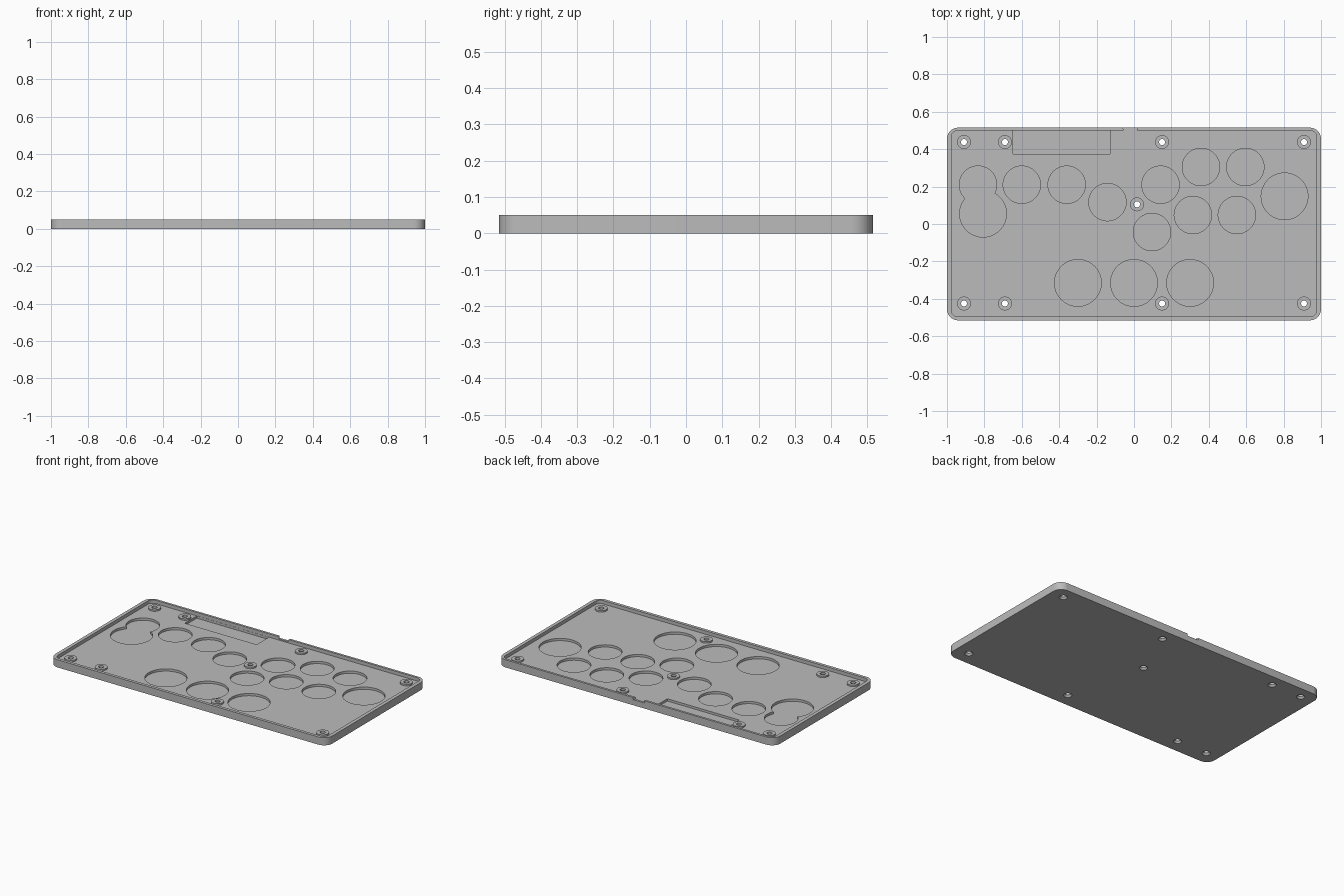
import bpy
import bmesh
import math

cube = bpy.data.objects.get("Cube")
if cube:
    bpy.data.objects.remove(cube, do_unlink=True)

HALF_X, HALF_Y, HEIGHT = 1.0, 0.515, 0.05
FLOOR, POCKET, BOSS_TOP = 0.028, 0.013, 0.038
SMALL, LARGE = 0.1, 0.125

grey = bpy.data.materials.new("plain grey")
grey.use_nodes = True
grey.diffuse_color = (0.5, 0.5, 0.5, 1)
grey.node_tree.nodes["Principled BSDF"].inputs["Base Color"].default_value = (0.5, 0.5, 0.5, 1)


def prism(name, points, z0, z1):
    """Extrude a flat outline from z0 up to z1."""
    bm = bmesh.new()
    face = bm.faces.new([bm.verts.new((x, y, z0)) for x, y in points])
    top = bmesh.ops.extrude_face_region(bm, geom=[face])["geom"]
    for v in top:
        if isinstance(v, bmesh.types.BMVert):
            v.co.z = z1
    return finish(name, bm)


def cone(name, x, y, r0, r1, z0, z1, sides=32):
    """Cylinder or cone standing between two heights."""
    bm = bmesh.new()
    bmesh.ops.create_cone(bm, cap_ends=True, segments=sides, radius1=r0, radius2=r1, depth=z1 - z0)
    bmesh.ops.translate(bm, vec=(x, y, (z0 + z1) / 2), verts=bm.verts)
    return finish(name, bm)


def finish(name, bm):
    bmesh.ops.recalc_face_normals(bm, faces=bm.faces)
    mesh = bpy.data.meshes.new(name)
    bm.to_mesh(mesh)
    bm.free()
    mesh.materials.append(grey)
    obj = bpy.data.objects.new(name, mesh)
    bpy.context.collection.objects.link(obj)
    return obj


def rounded(x0, x1, y0, y1, r, steps=12):
    """Outline of a rectangle with rounded corners."""
    corners = [(x1 - r, y1 - r), (x0 + r, y1 - r), (x0 + r, y0 + r), (x1 - r, y0 + r)]
    points = []
    for i, (cx, cy) in enumerate(corners):
        for s in range(steps + 1):
            a = (i + s / steps) * math.pi / 2
            points.append((cx + r * math.cos(a), cy + r * math.sin(a)))
    return points


def combine(target, tool, operation):
    mod = target.modifiers.new("combine", 'BOOLEAN')
    mod.solver = 'EXACT'
    mod.operation = operation
    mod.object = tool
    tool.hide_render = True
    bpy.ops.object.select_all(action='DESELECT')
    bpy.context.view_layer.objects.active = target
    target.select_set(True)
    bpy.ops.object.modifier_apply(modifier=mod.name)
    bpy.data.objects.remove(tool, do_unlink=True)


# Tray with a raised rim
tray = prism("tray", rounded(-HALF_X, HALF_X, -HALF_Y, HALF_Y, 0.06), 0, HEIGHT)
cavity = rounded(-0.977, 0.977, -0.495, 0.5, 0.035)
combine(tray, prism("cavity_cutter", cavity, FLOOR, 0.1), 'DIFFERENCE')

# Round button pockets
pockets = [
    (-0.834, 0.21, SMALL), (-0.807, 0.055, LARGE), (-0.6, 0.21, SMALL),
    (-0.36, 0.21, SMALL), (-0.142, 0.117, SMALL), (0.142, 0.21, SMALL),
    (0.358, 0.305, SMALL), (0.595, 0.305, SMALL), (0.805, 0.148, LARGE),
    (0.315, 0.048, SMALL), (0.55, 0.048, SMALL), (0.096, -0.043, SMALL),
    (-0.3, -0.315, LARGE), (0, -0.315, LARGE), (0.3, -0.315, LARGE),
]
for x, y, r in pockets:
    combine(tray, cone("pocket_cutter", x, y, r, r, POCKET, 0.1, 64), 'DIFFERENCE')

# Rectangular board pocket by the back wall
board = [(-0.647, 0.374), (-0.127, 0.374), (-0.127, 0.499), (-0.647, 0.499)]
combine(tray, prism("board_cutter", board, POCKET, 0.1), 'DIFFERENCE')

# Cable notch in the back rim, flared outward
notch = [(-0.055, 0.48), (0.015, 0.48), (0.015, 0.505), (0.03, 0.53), (-0.07, 0.53), (-0.055, 0.505)]
combine(tray, prism("notch_cutter", notch, 0.036, 0.1), 'DIFFERENCE')

# Screw bosses with drilled, countersunk holes
screws = [(x, y) for x in (-0.909, -0.69, 0.15, 0.909) for y in (-0.425, 0.438)]
screws.append((0.016, 0.105))
for x, y in screws:
    combine(tray, cone("boss", x, y, 0.037, 0.037, 0.02, BOSS_TOP), 'UNION')
    combine(tray, cone("hole_cutter", x, y, 0.016, 0.016, -0.1, 0.1), 'DIFFERENCE')
    combine(tray, cone("countersink_cutter", x, y, 0.033, 0.015, -0.01, 0.013), 'DIFFERENCE')

# Smooth round walls, crisp edges
bpy.ops.object.select_all(action='DESELECT')
tray.select_set(True)
bpy.context.view_layer.objects.active = tray
bpy.ops.object.shade_smooth_by_angle(angle=math.radians(30))
